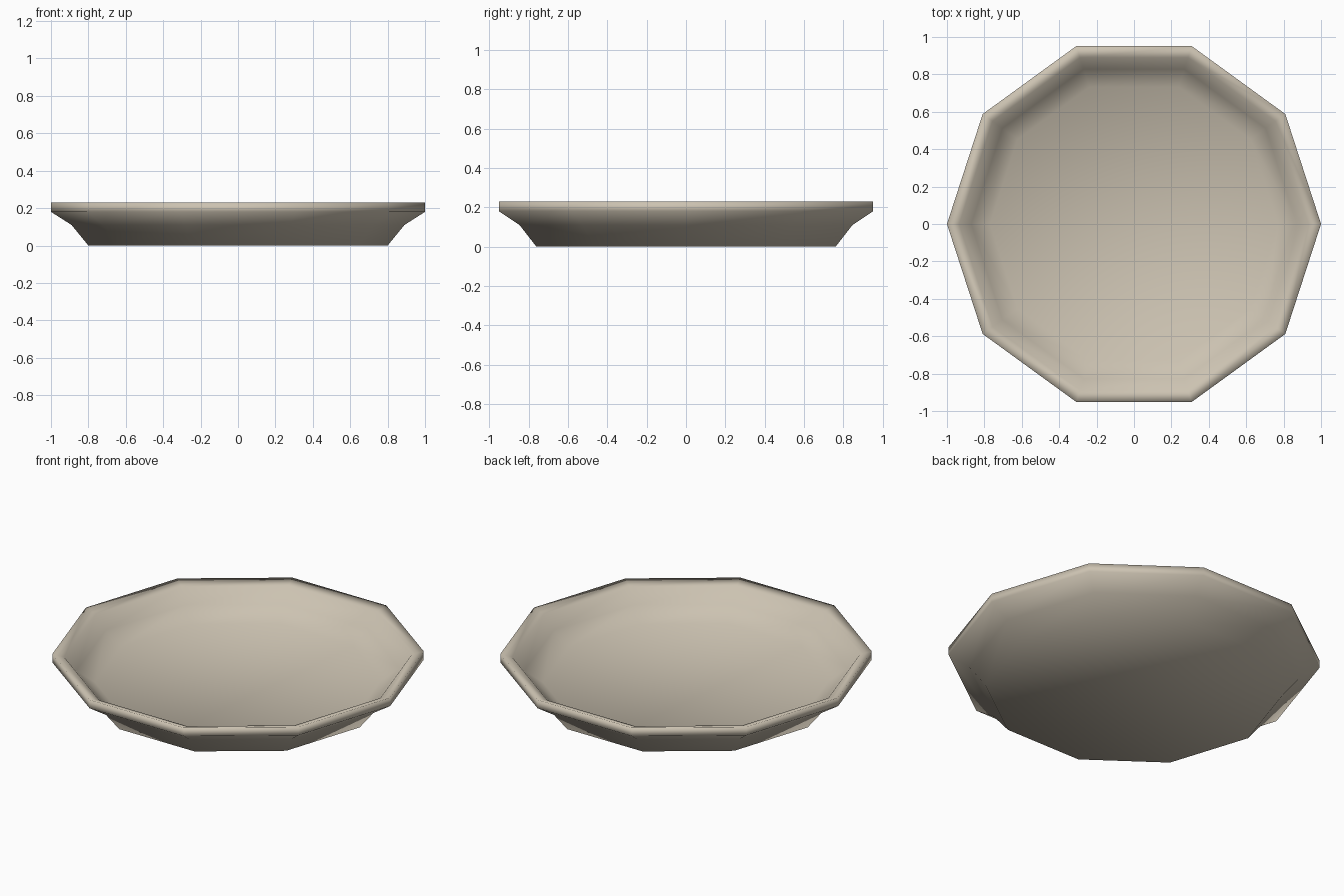
import bpy, bmesh, math

if "Cube" in bpy.data.objects:
    bpy.data.objects.remove(bpy.data.objects["Cube"])

# ten-sided plate: (radius, height) from underside, around the rim, down to the floor
SIDES = 10
PROFILE = [(0.80, 0.0), (0.89, 0.11), (1.0, 0.18), (1.0, 0.23),
           (0.935, 0.21), (0.87, 0.13), (0.77, 0.06)]

bm = bmesh.new()
rings = []
for r, z in PROFILE:
    rings.append([bm.verts.new((r * math.cos(2 * math.pi * i / SIDES),
                                r * math.sin(2 * math.pi * i / SIDES), z))
                  for i in range(SIDES)])
for a, b in zip(rings, rings[1:]):
    for i in range(SIDES):
        j = (i + 1) % SIDES
        bm.faces.new((a[i], a[j], b[j], b[i]))
bm.faces.new(rings[0][::-1])   # underside
bm.faces.new(rings[-1])        # dish floor
bmesh.ops.recalc_face_normals(bm, faces=bm.faces)
for f in bm.faces:
    f.smooth = True

mesh = bpy.data.meshes.new("plate")
bm.to_mesh(mesh)
bm.free()
plate = bpy.data.objects.new("plate", mesh)
bpy.context.collection.objects.link(plate)

# glaze colour
mat = bpy.data.materials.new("warm_stoneware")
mat.diffuse_color = (0.60, 0.54, 0.44, 1)
mat.use_nodes = True
mat.node_tree.nodes["Principled BSDF"].inputs["Base Color"].default_value = mat.diffuse_color
mesh.materials.append(mat)
